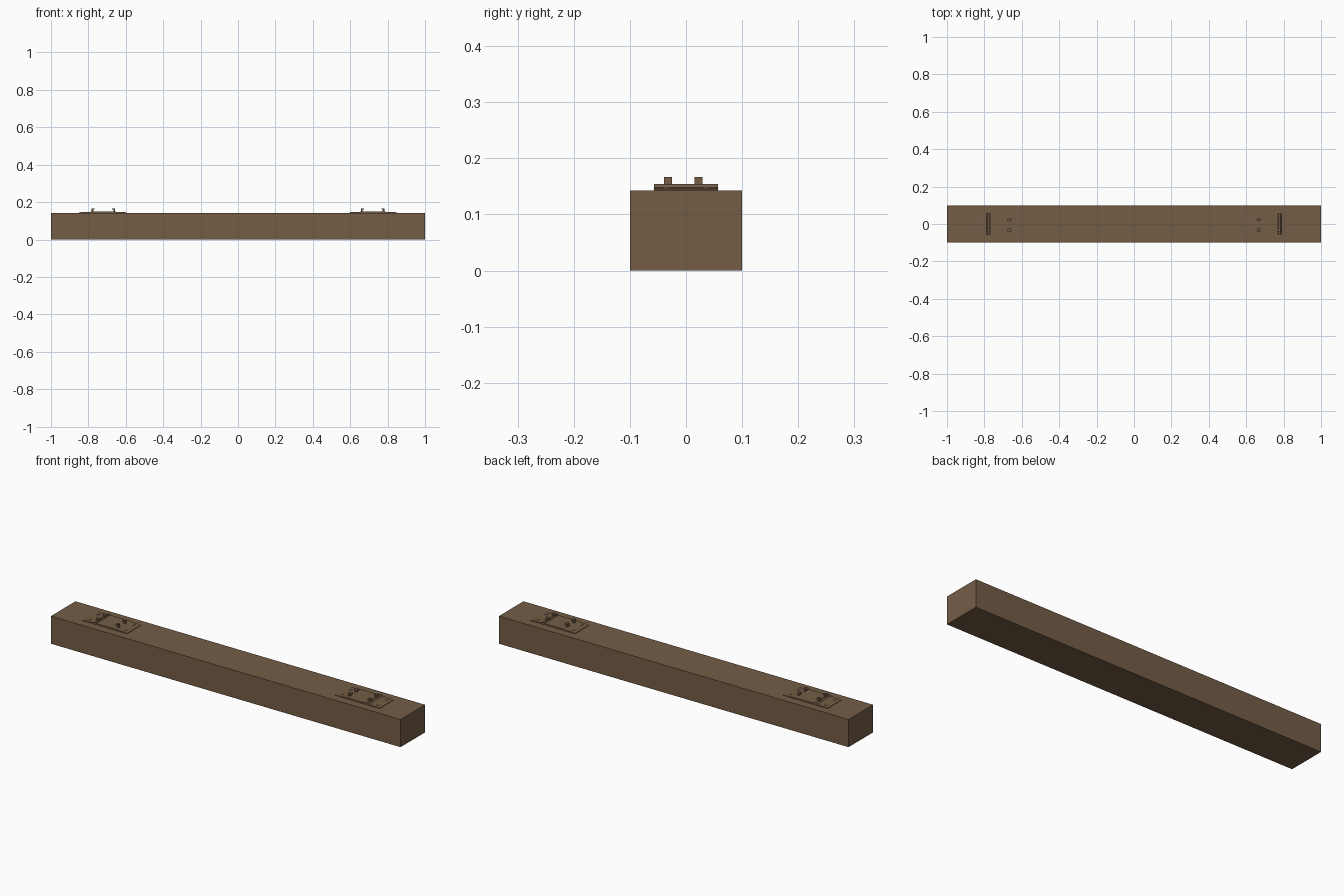
import bpy, bmesh

if "Cube" in bpy.data.objects:
    bpy.data.objects.remove(bpy.data.objects["Cube"])

brown = bpy.data.materials.new("weathered brown")
brown.diffuse_color = (0.175, 0.110, 0.062, 1)
brown.use_nodes = True
brown.node_tree.nodes["Principled BSDF"].inputs["Base Color"].default_value = brown.diffuse_color


def finish(name, bm):
    bmesh.ops.recalc_face_normals(bm, faces=bm.faces)
    me = bpy.data.meshes.new(name)
    bm.to_mesh(me)
    bm.free()
    me.materials.append(brown)
    ob = bpy.data.objects.new(name, me)
    bpy.context.collection.objects.link(ob)
    return ob


def box(name, x0, x1, y0, y1, z0, z1):
    bm = bmesh.new()
    bmesh.ops.create_cube(bm, size=1)
    for v in bm.verts:
        v.co.x = x1 if v.co.x > 0 else x0
        v.co.y = y1 if v.co.y > 0 else y0
        v.co.z = z1 if v.co.z > 0 else z0
    return finish(name, bm)


def extrude_profile(name, pts, y0, y1):
    # Closed x-z profile swept along y
    bm = bmesh.new()
    face = bm.faces.new([bm.verts.new((x, y0, z)) for x, z in pts])
    ret = bmesh.ops.extrude_face_region(bm, geom=[face])
    for v in ret["geom"]:
        if isinstance(v, bmesh.types.BMVert):
            v.co.y = y1
    return finish(name, bm)


TOP = 0.143

# Timber beam
box("timber_beam", -1, 1, -0.1, 0.1, 0, TOP)

# Base plate: thin tapered ends, shoulders and a recessed rail seat
profile = [(0.595, TOP - 0.001), (0.595, 0.1455), (0.652, 0.148), (0.656, 0.150),
           (0.770, 0.150), (0.773, 0.154), (0.783, 0.154), (0.789, 0.148),
           (0.850, 0.1455), (0.850, TOP - 0.001)]

for side, s in (("left", -1), ("right", 1)):
    extrude_profile(f"{side}_base_plate", [(s * x, z) for x, z in profile], -0.057, 0.057)

    # Hooked spikes with heads turned in over the rail seat
    for cx, inward in ((0.779, -1), (0.662, 1)):
        for y in (-0.032, 0.022):
            pts = [(-0.005, 0.144), (0.004, 0.144), (0.004, 0.160),
                   (0.013, 0.161), (0.012, 0.165), (0.004, 0.167), (-0.005, 0.167)]
            extrude_profile(f"{side}_spike", [(s * (cx + inward * x), z) for x, z in pts],
                            y - 0.007, y + 0.007)

    # Low square fixings near the plate corners
    for cx in (0.622, 0.825):
        for y in (-0.035, 0.035):
            a, b = sorted((s * (cx - 0.006), s * (cx + 0.006)))
            box(f"{side}_corner_fixing", a, b, y - 0.006, y + 0.006, 0.144, 0.148)
